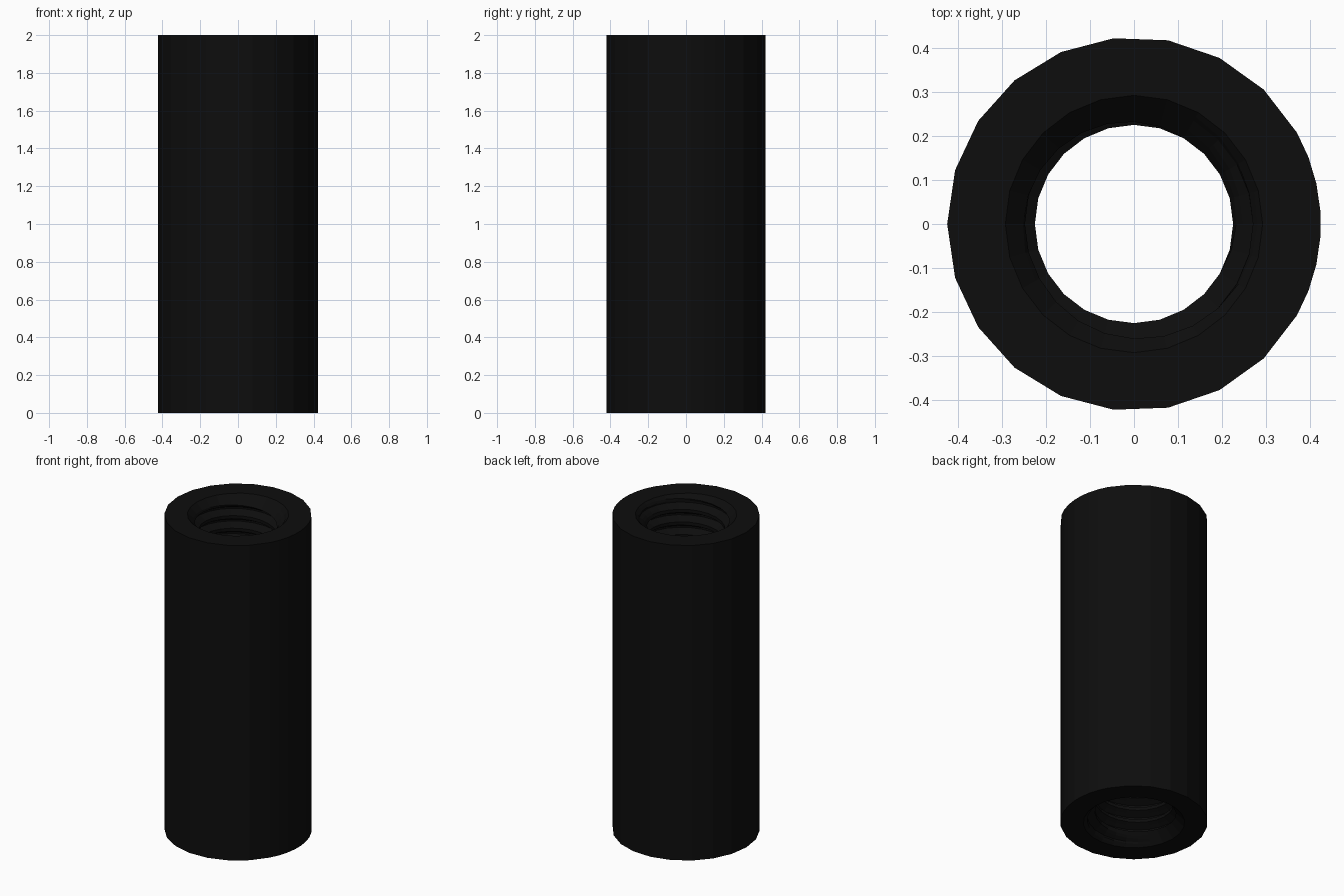
import bpy, bmesh
from math import cos, sin, radians, pi

if "Cube" in bpy.data.objects:
    bpy.data.objects.remove(bpy.data.objects["Cube"])

HEIGHT, R_OUT = 2.0, 0.424
R_MINOR, R_MAJOR, R_MOUTH = 0.225, 0.27, 0.292
PITCH, SEGS = 0.08, 24
# thread profile over one pitch: (phase, depth fraction)
PROFILE = [(0, 0), (.25, 0), (.4, .5), (.5625, 1), (.6875, 1), (.85, .5)]

bm = bmesh.new()

# outer wall: coarse facets, finer towards +x
half = [180 - 16.75 * k for k in range(10)] + [20.85, 12.45, 4.05]
angles = half + [-a for a in reversed(half[1:])]
rings = [[bm.verts.new((R_OUT * cos(radians(a)), R_OUT * sin(radians(a)), z))
          for a in angles] for z in (0, HEIGHT)]
n = len(angles)
for i in range(n):
    j = (i + 1) % n
    bm.faces.new((rings[0][i], rings[0][j], rings[1][j], rings[1][i]))

# threaded bore: helical rows, clamped at both ends and cut by the countersinks
turns = int(HEIGHT / PITCH) + 4
columns = []
for i in range(SEGS + 1):
    t = 2 * pi * i / SEGS
    col = []
    for k in range(-2, turns):
        for phase, depth in PROFILE:
            raw = PITCH * (k + phase + i / SEGS)
            z = min(max(raw, 0), HEIGHT)
            r = R_MINOR + (R_MAJOR - R_MINOR) * depth
            r = max(r, R_MOUTH - min(z, HEIGHT - z))
            if raw <= 0 or raw >= HEIGHT:
                r = R_MOUTH
            col.append(bm.verts.new((r * cos(t), r * sin(t), z)))
    columns.append(col)
for a, b in zip(columns, columns[1:]):
    for k in range(len(a) - 1):
        quad = (a[k], b[k], b[k + 1], a[k + 1])
        zs = {v.co.z for v in quad}
        if zs != {0.0} and zs != {HEIGHT}:
            bm.faces.new(quad)
bmesh.ops.remove_doubles(bm, verts=bm.verts[:], dist=1e-5)
bmesh.ops.delete(bm, geom=[v for v in bm.verts if not v.link_faces], context='VERTS')

# flat end rings
for z in (0, HEIGHT):
    rim = [e for e in bm.edges if e.is_boundary
           and all(abs(v.co.z - z) < 1e-5 for v in e.verts)]
    bmesh.ops.triangle_fill(bm, edges=rim, use_beauty=True, use_dissolve=False)
bmesh.ops.recalc_face_normals(bm, faces=bm.faces[:])

mesh = bpy.data.meshes.new("threaded_sleeve")
bm.to_mesh(mesh)
bm.free()
sleeve = bpy.data.objects.new("threaded_sleeve", mesh)
bpy.context.collection.objects.link(sleeve)

# black finish
black = bpy.data.materials.new("black_finish")
black.diffuse_color = (0.004, 0.004, 0.004, 1)
black.use_nodes = True
black.node_tree.nodes["Principled BSDF"].inputs["Base Color"].default_value = black.diffuse_color
mesh.materials.append(black)
